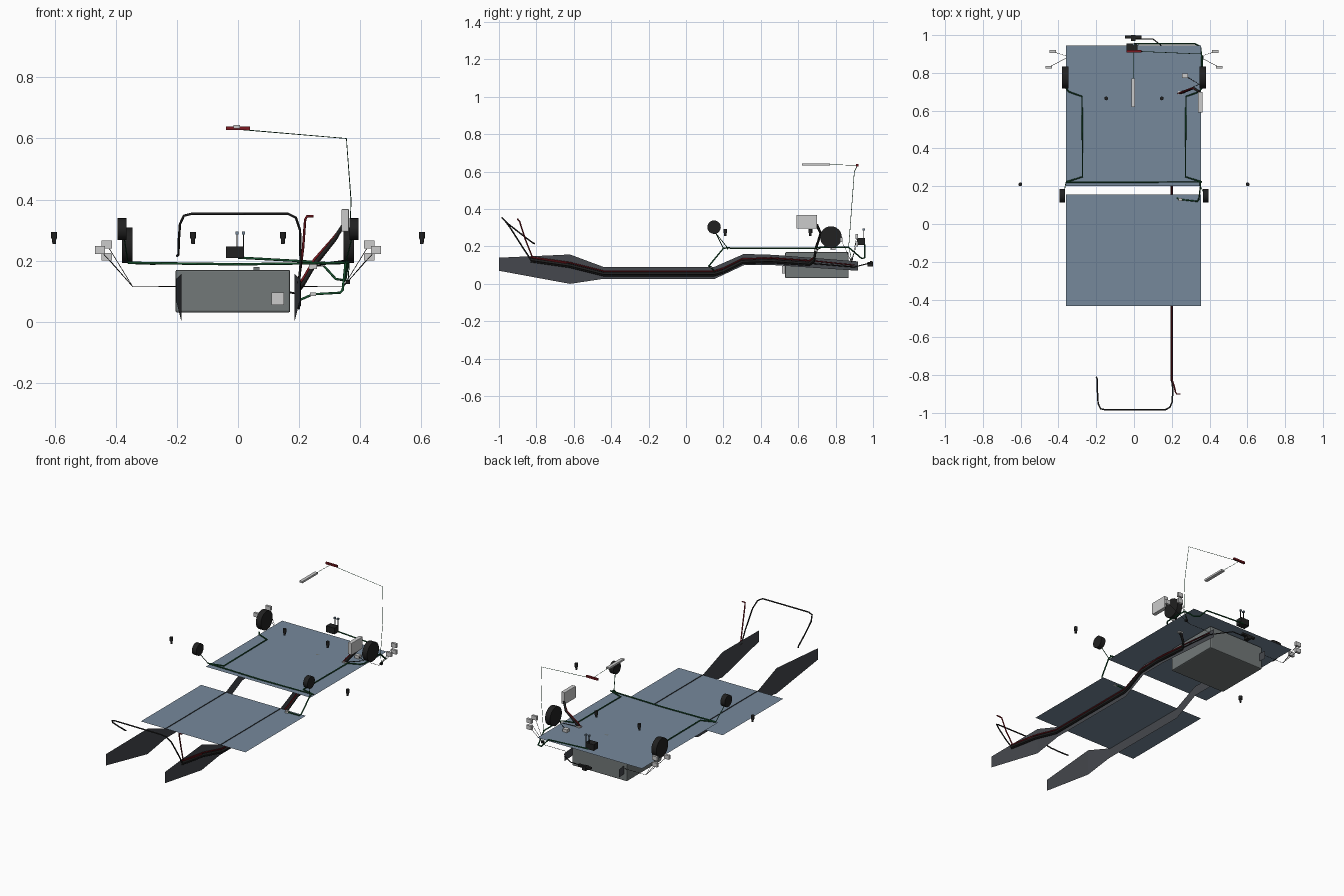
import bpy, bmesh, math
from mathutils import Vector

if "Cube" in bpy.data.objects:
    bpy.data.objects.remove(bpy.data.objects["Cube"])

def mat(name, c):
    m = bpy.data.materials.new(name)
    m.diffuse_color = (*c, 1)
    m.use_nodes = True
    m.node_tree.nodes["Principled BSDF"].inputs["Base Color"].default_value = m.diffuse_color
    return m

BLUE = mat("floor_blue", (0.18, 0.25, 0.33))
DARK = mat("rail_dark", (0.06, 0.065, 0.075))
BLACK = mat("black", (0.015, 0.015, 0.015))
GREEN = mat("green_wire", (0.01, 0.09, 0.03))
RED = mat("red_wire", (0.2, 0.01, 0.015))
TANK = mat("tank_grey", (0.17, 0.19, 0.19))

def mesh(name, verts, faces, m=None):
    me = bpy.data.meshes.new(name)
    me.from_pydata(verts, [], faces)
    o = bpy.data.objects.new(name, me)
    bpy.context.collection.objects.link(o)
    if m:
        me.materials.append(m)
    return o

def box(name, c, s, m=None, bevel=0):
    bm = bmesh.new()
    bmesh.ops.create_cube(bm, size=1)
    for v in bm.verts:
        v.co = Vector([c[i] + v.co[i] * s[i] for i in range(3)])
    me = bpy.data.meshes.new(name)
    bm.to_mesh(me)
    bm.free()
    o = bpy.data.objects.new(name, me)
    bpy.context.collection.objects.link(o)
    if m:
        me.materials.append(m)
    if bevel:
        b = o.modifiers.new("bevel", 'BEVEL')
        b.width, b.segments = bevel, 2
    return o

def cyl(name, c, r1, r2, depth, axis, m):
    rot = (0, math.pi / 2, 0) if axis == 'X' else (0, 0, 0)
    bpy.ops.mesh.primitive_cone_add(vertices=24, radius1=r1, radius2=r2, depth=depth, location=c, rotation=rot)
    o = bpy.context.object
    o.name = name
    o.data.materials.append(m)
    bpy.ops.object.shade_smooth_by_angle()
    return o

def wire(name, pts, r, m, res=2):
    cu = bpy.data.curves.new(name, 'CURVE')
    cu.dimensions = '3D'
    cu.bevel_depth, cu.bevel_resolution, cu.use_fill_caps = r, res, True
    sp = cu.splines.new('POLY')
    sp.points.add(len(pts) - 1)
    for p, q in zip(sp.points, pts):
        p.co = (*q, 1)
    cu.materials.append(m)
    o = bpy.data.objects.new(name, cu)
    bpy.context.collection.objects.link(o)

# floor sheets
for name, y0, y1, z in (("front_floor", -.435, .155, .085), ("rear_floor", .20, .945, .18)):
    mesh(name, [(-.36, y0, z), (.355, y0, z), (.355, y1, z), (-.36, y1, z)], [(0, 1, 2, 3)], BLUE)

# frame rails: upright ribbons (x, y, bottom, top)
rail = [(.203, -1, .07, .14), (.185, -.62, 0, .157), (.187, -.44, .027, .09), (.187, .15, .025, .09),
        (.187, .31, .10, .16), (.187, .47, .10, .155), (.187, .92, .07, .12)]
for s, side in ((1, "right"), (-1, "left")):
    vs = [(s * x, y, z) for x, y, a, b in rail for z in (a, b)]
    mesh(side + "_frame_rail", vs, [(2*i, 2*i+2, 2*i+3, 2*i+1) for i in range(len(rail) - 1)], DARK)

# fuel tank with pump and sender
box("fuel_tank", (-.017, .70, .10), (.376, .34, .14), TANK, .006)
box("tank_module", (.13, .523, .075), (.04, .02, .04))
box("tank_sender", (.06, .69, .175), (.02, .012, .01), TANK)

# mirrored drums, tweeters and tail lamps
for s, side in ((1, "right"), (-1, "left")):
    cyl(side + "_rear_speaker", (s * .363, .775, .25), .058, .058, .034, 'X', BLACK)
    cyl(side + "_front_speaker", (s * .38, .15, .303), .036, .036, .03, 'X', BLACK)
    for n, x, y in (("inner", .147, .665), ("outer", .602, .21)):
        cyl(f"{side}_{n}_lamp_cap", (s * x, y, .283), .01, .01, .022, 'Z', BLACK)
        cyl(f"{side}_{n}_lamp_stem", (s * x, y, .264), .006, .007, .018, 'Z', BLACK)
    for n, c in (("upper", (.43, .913, .253)), ("lower", (.43, .913, .213)), ("side", (.452, .83, .235))):
        box(f"{side}_{n}_tail_lamp", (s * c[0], c[1], c[2]), (.034, .015, .025))
        wire(f"{side}_{n}_lamp_wire", [(s * c[0], c[1], c[2]), (s * .345, .885, .115), (s * .20, .885, .115)], .0012, BLACK, 0)

# modules and connectors
box("control_module", (.351, .645, .332), (.025, .11, .074), None, .003)
box("rear_latch", (-.01, .935, .227), (.058, .042, .038), BLACK)
for x in (-.003, .018):
    box("latch_pin", (x, .95, .268), (.003, .003, .05), BLACK)
    box("pin_tip", (x, .95, .29), (.01, .012, .01), BLUE)
box("high_brake_lamp", (0, .915, .634), (.08, .012, .011), RED)
box("dome_lamp", (-.004, .695, .638), (.02, .15, .011))
box("plate_lamp", (-.003, .99, .115), (.088, .014, .012), BLACK)
box("plate_lamp_socket", (-.003, .985, .105), (.024, .03, .022), BLACK)
box("relay", (.27, .785, .19), (.03, .026, .018))
box("harness_connector", (.245, .695, .18), (.026, .02, .014))
box("floor_connector", (.245, .13, .09), (.02, .016, .012))
box("side_connector", (.36, .885, .13), (.012, .016, .012), BLACK)

# main harness along outside of the right rail
path = [(-.83, .13), (-.62, .10), (-.44, .055), (.15, .055), (.20, .07), (.30, .12), (.45, .125), (.66, .11)]
for n, m, r, dx, dz in (("black", BLACK, .007, .200, 0), ("red", RED, .004, .199, .013), ("lower", BLACK, .004, .199, -.011)):
    pts = [(dx, y, z + dz) for y, z in path]
    pts += [(dx + .015, .685, .13 + dz), (dx + .05, .695, .19 + dz), (.315 - dz / 2, .72, .27), (.345, .70, .315)]
    wire(n + "_main_harness", pts, r, m)
wire("rear_red_harness", [(.202, .45, .14), (.202, .66, .125), (.202, .90, .10)], .003, RED)
wire("rear_black_harness", [(.20, .66, .11), (.20, .90, .09), (.10, .98, .11), (0, .98, .11)], .003, BLACK)

# front loop and battery lead
wire("front_loop", [(.20, -.83, .13), (.205, -.87, .19), (.203, -.94, .30), (.19, -.97, .34), (.165, -.984, .353),
                    (-.15, -.984, .354), (-.177, -.978, .347), (-.19, -.95, .32), (-.194, -.88, .265),
                    (-.195, -.82, .22), (-.20, -.81, .215)], .004, BLACK)
wire("battery_lead", [(.20, -.64, .11), (.20, -.82, .14), (.213, -.86, .24), (.22, -.89, .335), (.226, -.90, .345), (.247, -.90, .346)], .004, RED)

# green floor loom
for s, side in ((1, "right"), (-1, "left")):
    wire(side + "_floor_loom", [(s * .36, .72, .195), (s * .345, .70, .193), (s * .275, .675, .19), (s * .272, .25, .19), (s * .36, .222, .193)], .004, GREEN)
wire("cross_loom", [(-.36, .222, .193), (0, .222, .188), (.35, .222, .193), (.352, .20, .19), (.343, .13, .105),
                    (.335, .12, .095), (.245, .13, .09), (.20, .15, .07)], .004, GREEN)
wire("left_speaker_wire", [(-.36, .222, .193), (-.372, .16, .27)], .002, GREEN)
wire("right_speaker_wire", [(.352, .20, .19), (.372, .16, .27)], .002, GREEN)
wire("rear_side_loom", [(.36, .72, .195), (.36, .87, .195), (.352, .94, .135), (.32, .955, .14), (.27, .955, .195), (0, .955, .21)], .004, GREEN)
wire("relay_wire", [(.245, .695, .18), (.345, .74, .20), (.27, .785, .19)], .002, BLACK)

# roof wires
wire("roof_wire", [(0, .915, .63), (.355, .90, .60), (.37, .885, .40), (.365, .87, .20), (.36, .885, .13)], .0015, GREEN, 0)
wire("dome_wire", [(-.004, .77, .637), (-.004, .915, .634)], .0012, GREEN, 0)
